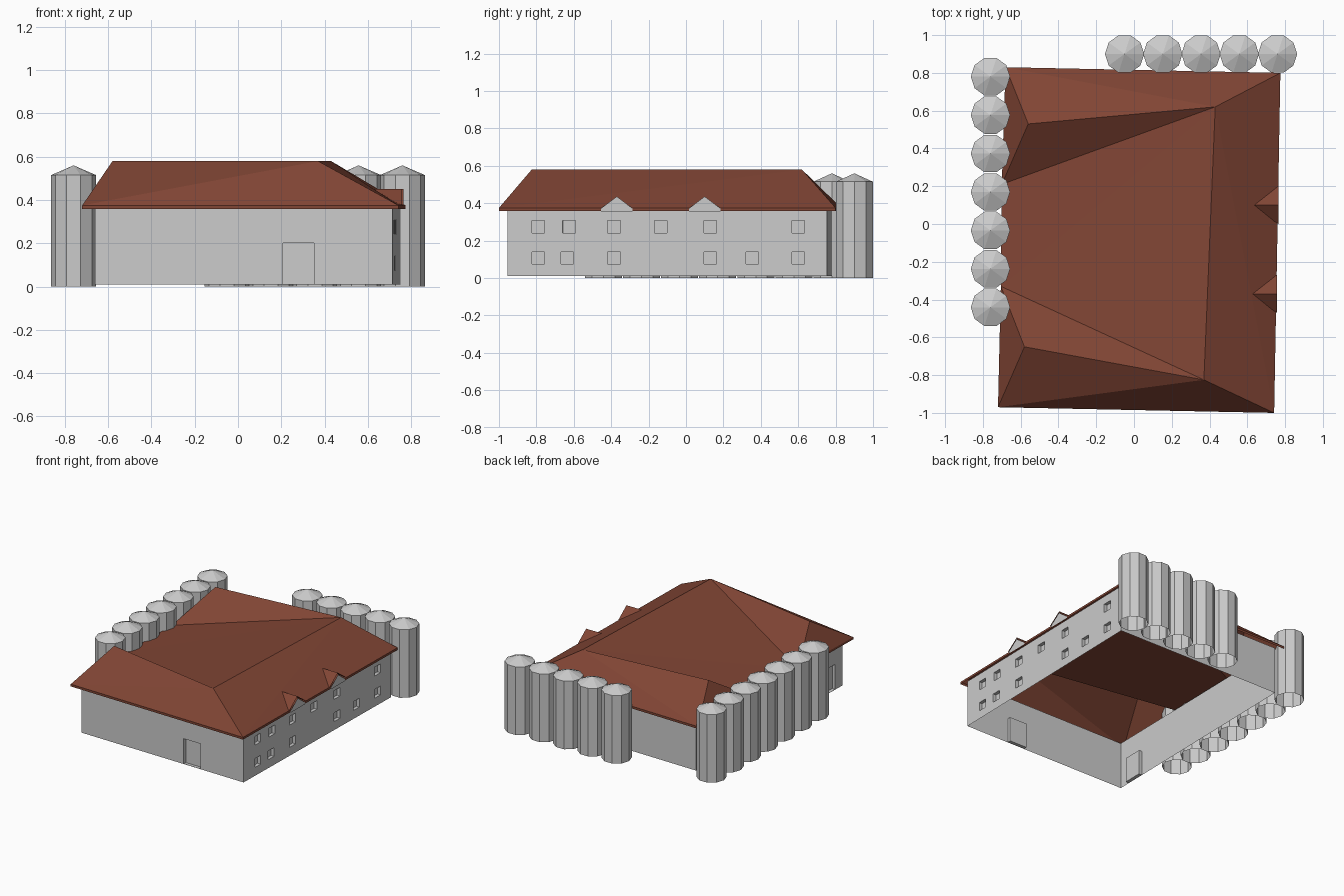
import bpy, bmesh, math
from mathutils import Vector

if "Cube" in bpy.data.objects:
    bpy.data.objects.remove(bpy.data.objects["Cube"])

red = bpy.data.materials.new("roof_red")
red.diffuse_color = (0.22, 0.06, 0.035, 1)
red.use_nodes = True
red.node_tree.nodes["Principled BSDF"].inputs["Base Color"].default_value = red.diffuse_color


def make(name, bm, mat=None):
    me = bpy.data.meshes.new(name)
    bmesh.ops.remove_doubles(bm, verts=bm.verts, dist=1e-5)
    bm.to_mesh(me)
    bm.free()
    ob = bpy.data.objects.new(name, me)
    bpy.context.collection.objects.link(ob)
    if mat:
        me.materials.append(mat)
    return ob


def poly(bm, pts):
    return bm.faces.new([bm.verts.new(p) for p in pts])


# Wall panel from a to b (outside on the right of a->b) with recessed openings (u, z, width, height)
def wall(name, a, b, openings=(), depth=0.025, z0=0.01, z1=0.37):
    a, b = Vector((*a, 0)), Vector((*b, 0))
    length = (b - a).length
    d = (b - a).normalized()
    inward = Vector((-d.y, d.x, 0)) * depth
    rects = [(u - w / 2, u + w / 2, z - h / 2, z + h / 2) for u, z, w, h in openings]
    us = sorted({0.0, length, *[r[0] for r in rects], *[r[1] for r in rects]})
    zs = sorted({z0, z1, *[r[2] for r in rects], *[r[3] for r in rects]})
    bm = bmesh.new()

    def P(u, z, inset=False):
        return a + d * u + Vector((0, 0, z)) + (inward if inset else Vector())

    for u0, u1 in zip(us, us[1:]):
        for v0, v1 in zip(zs, zs[1:]):
            cu, cv = (u0 + u1) / 2, (v0 + v1) / 2
            if not any(r[0] < cu < r[1] and r[2] < cv < r[3] for r in rects):
                poly(bm, [P(u0, v0), P(u1, v0), P(u1, v1), P(u0, v1)])
    for r in rects:
        c = [(r[0], r[2]), (r[1], r[2]), (r[1], r[3]), (r[0], r[3])]
        poly(bm, [P(*q, True) for q in c])
        for i in range(4):
            p, q = c[i], c[(i + 1) % 4]
            poly(bm, [P(*p), P(*q), P(*q, True), P(*p, True)])
    return make(name, bm)


# Walls, open above and below
FL, FR, BR, BL = (-0.66, -0.93), (0.715, -0.955), (0.75, 0.755), (-0.63, 0.78)
wall("front_wall", FL, FR, [(0.94, 0.107, 0.145, 0.19)])
upper = [-0.79, -0.625, -0.385, -0.135, 0.13, 0.60]
lower = [-0.79, -0.635, -0.385, 0.13, 0.355, 0.60]
wins = [(y + 0.955, 0.275, 0.068, 0.066) for y in upper]
wins += [(y + 0.955, 0.107, 0.068, 0.066) for y in lower]
wall("right_wall", FR, BR, wins)
wall("back_wall", BR, BL)
wall("left_wall", BL, FL, [(1.55, 0.107, 0.145, 0.19)])

# Hipped roof: right ridge with two cross ridges ending in hips on the left
e, t = 0.375, 0.58
V = dict(A=(-0.72, -0.97, e), B=(0.742, -1.0, e), C=(0.775, 0.80, e), D=(-0.68, 0.83, e),
         E=(-0.705, -0.33, e), F=(-0.70, 0.21, e),
         L=(-0.58, -0.65, t), M=(-0.56, 0.53, t), R=(0.37, -0.825, t), S=(0.43, 0.62, t))
bm = bmesh.new()
vs = {k: bm.verts.new(p) for k, p in V.items()}
for f in ["ABR", "ARL", "ALE", "ELR", "ERS", "ESF", "FSM", "FMD", "DMS", "DSC", "BCS", "BSR"]:
    face = bm.faces.new([vs[k] for k in f])
    face.normal_update()
    if face.normal.z < 0:
        face.normal_flip()
# Eave edge turned down
rim = [ed for ed in bm.edges if ed.is_boundary]
ext = bmesh.ops.extrude_edge_only(bm, edges=rim)["geom"]
bmesh.ops.translate(bm, vec=(0, 0, -0.017), verts=[g for g in ext if isinstance(g, bmesh.types.BMVert)])
bmesh.ops.recalc_face_normals(bm, faces=bm.faces)
make("roof", bm, red)

# Two small gabled dormers on the right eave
for i, y in enumerate((-0.37, 0.10)):
    x = 0.745 + (y + 1) * 0.0185
    bm = bmesh.new()
    peak, back = (x, y, 0.45), (x - 0.16, y, 0.45)
    poly(bm, [peak, back, (x, y - 0.1, e)])
    poly(bm, [peak, (x, y + 0.1, e), back])
    make(f"dormer_roof_{i + 1}", bm, red)
    bm = bmesh.new()
    poly(bm, [(x + 0.002, y - 0.085, 0.357), (x + 0.002, y + 0.085, 0.357),
              (x + 0.002, y + 0.085, 0.372), (x + 0.002, y, 0.436), (x + 0.002, y - 0.085, 0.372)])
    make(f"dormer_gable_{i + 1}", bm)


# Ten-sided silo with a low cone top, open below
def silo(name, x, y, r=0.104, n=10):
    bm = bmesh.new()
    ring = [(x + r * math.cos(math.tau * k / n), y + r * math.sin(math.tau * k / n)) for k in range(n)]
    for k in range(n):
        p, q = ring[k], ring[(k + 1) % n]
        poly(bm, [(*p, 0), (*q, 0), (*q, 0.515), (*p, 0.515)])
        poly(bm, [(*p, 0.515), (*q, 0.515), (x, y, 0.56)])
    make(name, bm)


for k in range(7):
    silo(f"left_silo_{k + 1}", -0.76, 0.78 - 0.2035 * k)
for k in range(5):
    silo(f"back_silo_{k + 1}", -0.05 + 0.2025 * k, 0.90)
